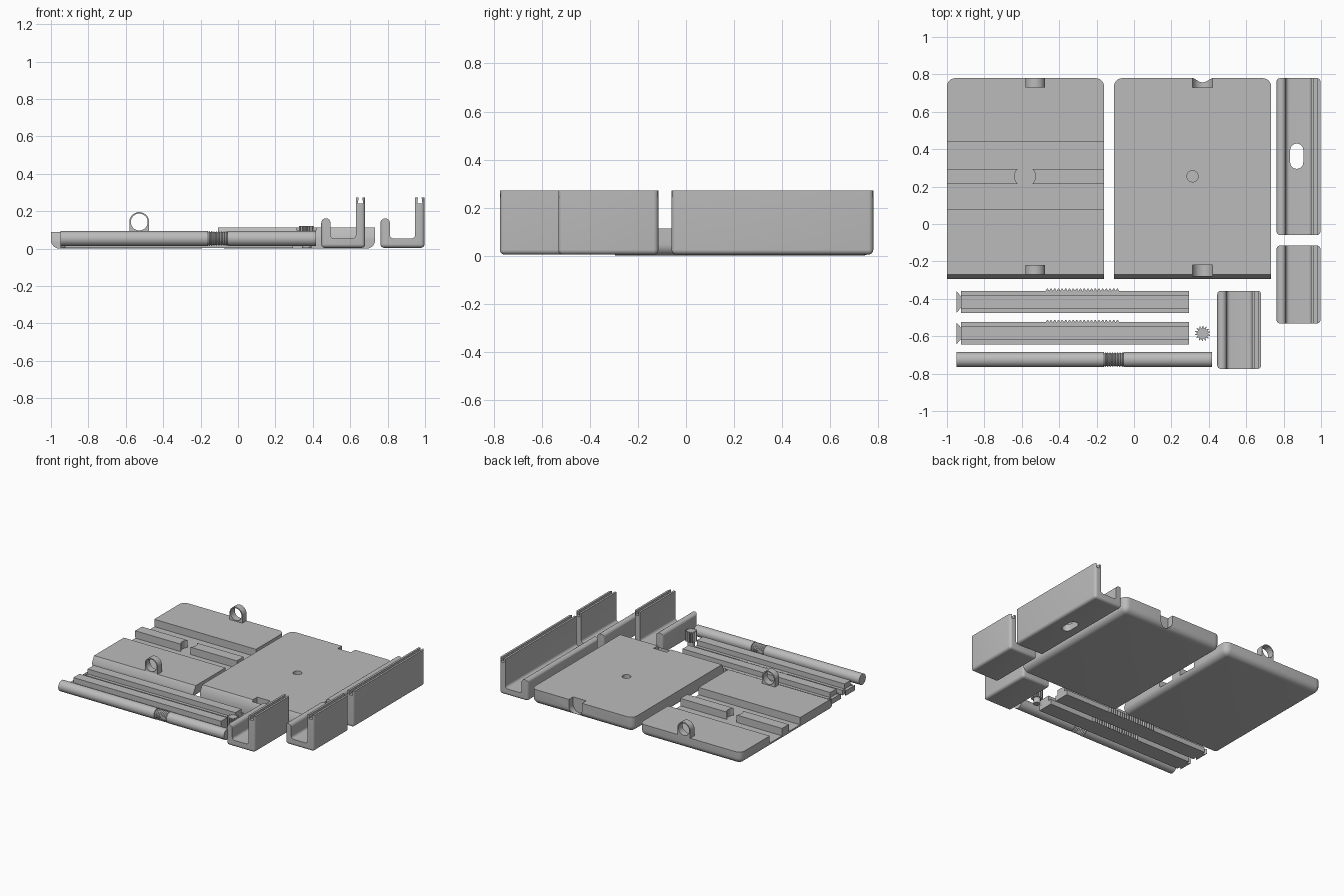
import bpy, bmesh
from math import sin, cos, pi, radians

cube = bpy.data.objects.get("Cube")
if cube:
    bpy.data.objects.remove(cube)

grey = bpy.data.materials.new("plain grey")
grey.use_nodes = True
COLOUR = (0.5, 0.5, 0.5, 1)
grey.diffuse_color = COLOUR
grey.node_tree.nodes["Principled BSDF"].inputs["Base Color"].default_value = COLOUR


def finish(name, bm):
    bmesh.ops.recalc_face_normals(bm, faces=bm.faces)
    mesh = bpy.data.meshes.new(name)
    bm.to_mesh(mesh)
    bm.free()
    mesh.materials.append(grey)
    obj = bpy.data.objects.new(name, mesh)
    bpy.context.collection.objects.link(obj)
    return obj


def prism(name, pts, axis, lo, hi):
    """Extrude a 2D outline along an axis."""
    place = {"X": lambda a, b, t: (t, a, b),
             "Y": lambda a, b, t: (a, t, b),
             "Z": lambda a, b, t: (a, b, t)}[axis]
    bm = bmesh.new()
    ends = [[bm.verts.new(place(a, b, t)) for a, b in pts] for t in (lo, hi)]
    for ring in ends:
        bm.faces.new(ring)
    n = len(pts)
    for i in range(n):
        j = (i + 1) % n
        bm.faces.new((ends[0][i], ends[0][j], ends[1][j], ends[1][i]))
    return finish(name, bm)


def rect(a0, a1, b0, b1):
    return [(a0, b0), (a1, b0), (a1, b1), (a0, b1)]


def arc(a, b, r, start, end, n=16):
    angles = [radians(start + (end - start) * i / n) for i in range(n + 1)]
    return [(a + r * cos(t), b + r * sin(t)) for t in angles]


def circle(a, b, r, n=40):
    return arc(a, b, r, 0, 360, n)[:-1]


def rounded_box(name, x, y, z, radius, open_front):
    """Box with rounded bottom and upright edges, optionally square at the front."""
    obj = prism(name, rect(*x, *y), "Z", *z)
    bm = bmesh.new()
    bm.from_mesh(obj.data)
    edges = []
    for e in bm.edges:
        mid = (e.verts[0].co + e.verts[1].co) / 2
        upright = abs(e.verts[0].co.z - e.verts[1].co.z) > 1e-4
        at_front = mid.y < y[0] + 1e-4
        if (upright or mid.z < z[0] + 1e-4) and not (open_front and at_front):
            edges.append(e)
    bmesh.ops.bevel(bm, geom=edges, offset=radius, segments=6, profile=0.5, affect="EDGES")
    bm.to_mesh(obj.data)
    bm.free()
    return obj


def combine(obj, other, operation="DIFFERENCE"):
    """Apply a boolean and discard the helper."""
    mod = obj.modifiers.new("cut", "BOOLEAN")
    mod.object, mod.operation, mod.solver = other, operation, "EXACT"
    graph = bpy.context.evaluated_depsgraph_get()
    mesh = bpy.data.meshes.new_from_object(obj.evaluated_get(graph))
    obj.modifiers.clear()
    obj.data = mesh
    bpy.data.objects.remove(other)


def plate(name, x0, x1, top):
    obj = rounded_box(name, (x0, x1), (-0.295, 0.78), (0, top), 0.045, True)
    # sloped front lip
    combine(obj, prism("lip_cut", [(-0.31, top + 0.01), (-0.31, top - 0.045),
                                   (-0.295, top - 0.045), (-0.27, top), (-0.27, top + 0.01)],
                       "X", x0 - 0.1, x1 + 0.1))
    return obj


# Slotted plate with two rack channels and a round gear pocket
base = plate("slotted_plate", -1, -0.16, 0.09)
for y0, y1 in ((0.08, 0.215), (0.295, 0.44)):
    combine(base, prism("channel_cut", rect(y0, y1, 0.035, 0.2), "X", -1.1, 0))
combine(base, prism("gear_pocket", circle(-0.583, 0.255, 0.056), "Z", 0.035, 0.2))

# Upright rings at both ends of the slotted plate
RING_X = -0.528
RING_ENDS = {"front": (-0.27, -0.22), "back": (0.73, 0.78)}
for end, (y0, y1) in RING_ENDS.items():
    outline = [(RING_X - 0.053, 0.085), (RING_X + 0.053, 0.085)]
    ring = prism(end + "_ring", outline + arc(RING_X, 0.142, 0.053, 0, 180, 24), "Y", y0, y1)
    combine(ring, prism("ring_hole", circle(RING_X, 0.142, 0.045), "Y", y0 - 0.1, y1 + 0.1))

# Cover plate with ring notches and an axle hole
cover = plate("cover_plate", -0.107, 0.733, 0.112)
for y0, y1 in ((-0.277, -0.22), (0.73, 0.85)):
    notch = arc(0.367, 0.06, 0.054, 180, 360, 24) + [(0.421, 0.2), (0.313, 0.2)]
    combine(cover, prism("notch_cut", notch, "Y", y0, y1))
combine(cover, prism("axle_hole", circle(0.313, 0.255, 0.03), "Z", 0.04, 0.2))


# Hooked rails: short lip, floor and tall wall with a dovetail groove
def rail(name, x, y0, y1):
    w = 0.235
    groove = w - 0.025
    pts = [(0, 0), (w, 0), (w, 0.268), (groove + 0.01, 0.268), (groove + 0.014, 0.238),
           (groove - 0.014, 0.238), (groove - 0.01, 0.268), (0.185, 0.268)]
    pts += arc(0.165, 0.07, 0.02, 0, -90, 6)
    pts += arc(0.07, 0.07, 0.02, 270, 180, 6)
    pts += arc(0.025, 0.133, 0.025, 0, 180, 12)
    obj = prism(name, [(x + a, b + 0.004) for a, b in pts], "Y", y0, y1)
    combine(obj, rounded_box("rounding", (x, x + w), (y0, y1), (0.004, 0.4), 0.02, False),
            "INTERSECT")
    return obj


long_rail = rail("long_rail", 0.762, -0.06, 0.78)
slot = arc(0.87, 0.395, 0.035, 0, 180) + arc(0.87, 0.33, 0.035, 180, 360)
combine(long_rail, prism("slot_cut", slot, "Z", -0.1, 0.1))
rail("short_rail_back", 0.762, -0.532, -0.115)
rail("short_rail_front", 0.445, -0.775, -0.357)

# Toothed racks with a flared tail
for name, yc in (("rack_back", -0.417), ("rack_front", -0.585)):
    half, top, step = 0.06, 0.08, 0.042
    section = [(-half, 0.004), (half, 0.004), (half, step), (0.036, step), (0.036, top),
               (-0.036, top), (-0.036, step), (-half, step)]
    prism(name, [(yc + a, b) for a, b in section], "X", -0.925, 0.295)
    tail = [(-0.948, -0.056), (-0.92, -0.026), (-0.92, 0.026), (-0.948, 0.056)]
    prism(name + "_tail", [(a, yc + b) for a, b in tail], "Z", 0.004, step)
    teeth, pitch, start = 20, 0.0197, -0.472
    comb = [(start, yc + half - 0.002)]
    for i in range(teeth):
        x = start + i * pitch
        for frac, rise in ((0, 0), (0.3, 0.011), (0.6, 0.011), (0.9, 0)):
            comb.append((x + frac * pitch, yc + half + rise))
    comb.append((comb[-1][0], yc + half - 0.002))
    prism(name + "_teeth", comb, "Z", 0.004, step)

# Pinion gear
outline = []
TEETH = 14
for i in range(TEETH):
    for frac, r in ((0, 0.028), (0.3, 0.041), (0.5, 0.041), (0.8, 0.028)):
        a = 2 * pi * (i + frac) / TEETH
        outline.append((0.367 + r * cos(a), -0.585 + r * sin(a)))
prism("pinion_gear", outline, "Z", 0.045, 0.12)
prism("pinion_axle", circle(0.367, -0.585, 0.025, 24), "Z", 0.004, 0.05)

# Round rod with a ribbed thread
R, SIDES = 0.04, 40
profile = [(-0.95, R), (-0.16, R)]
for i in range(8):
    x = -0.16 + i * 0.013
    profile += [(x, 0.033), (x + 0.0065, R - 0.001)]
profile += [(-0.056, 0.033), (-0.056, R), (0.418, R)]
bm = bmesh.new()
rings = [[bm.verts.new((x, -0.725 + r * cos(2 * pi * k / SIDES), 0.054 + r * sin(2 * pi * k / SIDES)))
          for k in range(SIDES)] for x, r in profile]
for a, b in zip(rings, rings[1:]):
    for k in range(SIDES):
        j = (k + 1) % SIDES
        bm.faces.new((a[k], a[j], b[j], b[k]))
bm.faces.new(rings[0])
bm.faces.new(rings[-1])
finish("threaded_rod", bm)

# Smooth curved faces, keep hard edges
bpy.ops.object.select_all(action="DESELECT")
for obj in bpy.context.scene.objects:
    if obj.type == "MESH" and grey.name in obj.data.materials:
        obj.select_set(True)
        bpy.context.view_layer.objects.active = obj
bpy.ops.object.shade_smooth_by_angle(angle=radians(30))
